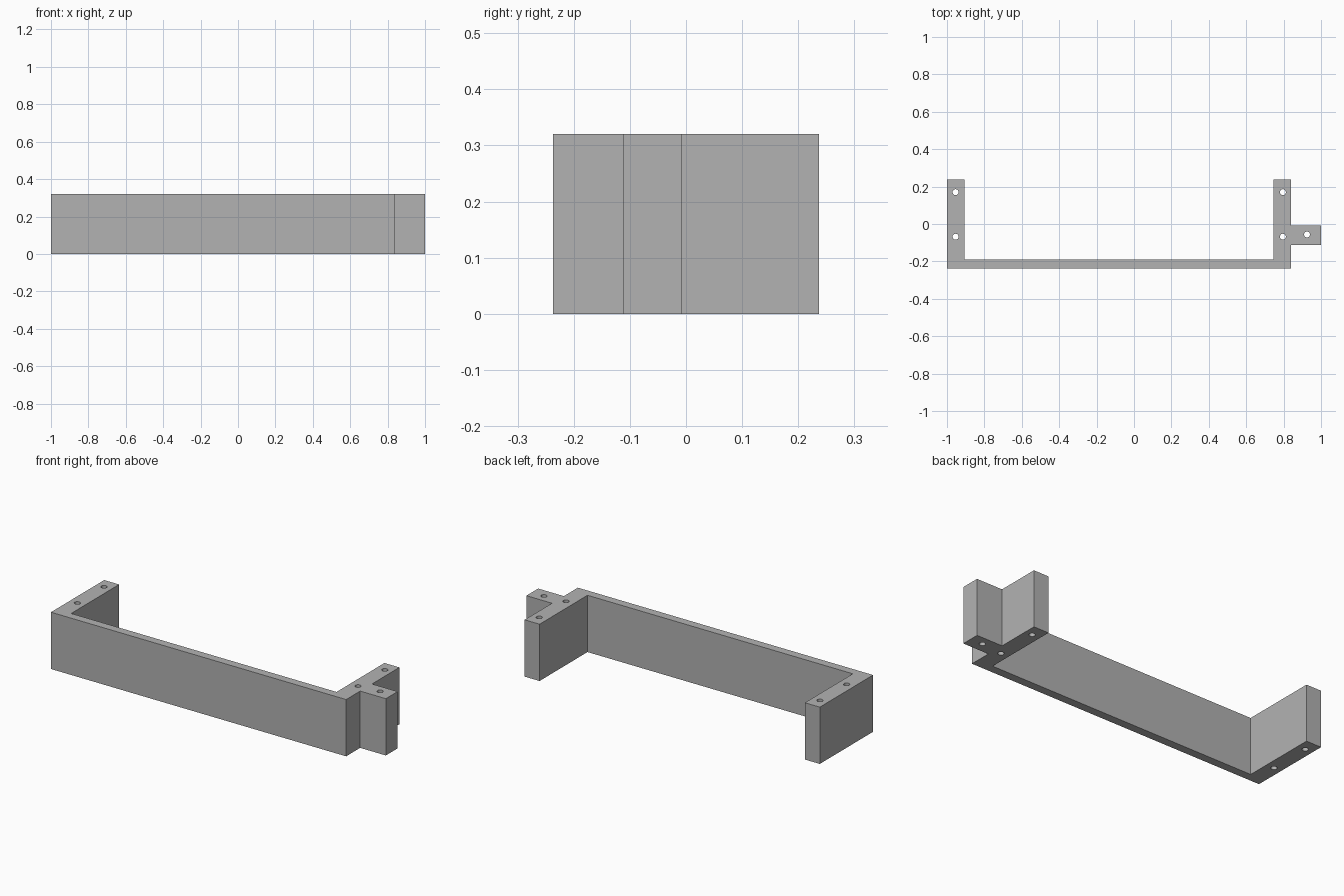
import bpy, bmesh, math

cube = bpy.data.objects.get("Cube")
if cube:
    bpy.data.objects.remove(cube, do_unlink=True)

HEIGHT = 0.32
HOLE_RADIUS = 0.016
HOLE_SIDES = 32

# Plain grey for the whole bracket
grey = bpy.data.materials.new("plain_grey")
grey.use_nodes = True
colour = (0.448, 0.448, 0.448, 1)
grey.diffuse_color = colour
grey.node_tree.nodes["Principled BSDF"].inputs["Base Color"].default_value = colour

# Plan outline: front wall, two side arms and the side tab
outline = [
    (-1, -0.237), (0.84, -0.237), (0.84, -0.112), (1, -0.112),
    (1, -0.007), (0.84, -0.007), (0.84, 0.237), (0.747, 0.237),
    (0.747, -0.19), (-0.907, -0.19), (-0.907, 0.237), (-1, 0.237),
]
# Screw holes: two in each arm, one in the tab
holes = [(x, y) for x in (-0.954, 0.796) for y in (-0.068, 0.17)] + [(0.925, -0.056)]


def circle(cx, cy):
    steps = [math.tau * i / HOLE_SIDES for i in range(HOLE_SIDES)]
    return [(cx + HOLE_RADIUS * math.cos(a), cy + HOLE_RADIUS * math.sin(a)) for a in steps]


def add_loop(curve, points):
    spline = curve.splines.new("POLY")
    spline.points.add(len(points) - 1)
    for p, (x, y) in zip(spline.points, points):
        p.co = (x, y, 0, 1)
    spline.use_cyclic_u = True


# Filled profile with holes, extruded to full height
curve = bpy.data.curves.new("bracket_profile", "CURVE")
curve.dimensions = "2D"
curve.fill_mode = "BOTH"
curve.extrude = HEIGHT / 2
for loop in [outline] + [circle(*h) for h in holes]:
    add_loop(curve, loop)
profile = bpy.data.objects.new("bracket_profile", curve)
bpy.context.collection.objects.link(profile)

# Turn the profile into one clean welded mesh standing on the floor
graph = bpy.context.evaluated_depsgraph_get()
mesh = bpy.data.meshes.new_from_object(profile.evaluated_get(graph))
bpy.data.objects.remove(profile, do_unlink=True)
bm = bmesh.new()
bm.from_mesh(mesh)
bmesh.ops.remove_doubles(bm, verts=bm.verts, dist=0.0001)
bmesh.ops.translate(bm, verts=bm.verts, vec=(0, 0, HEIGHT / 2))
bmesh.ops.recalc_face_normals(bm, faces=bm.faces)
bm.to_mesh(mesh)
bm.free()
mesh.materials.clear()
mesh.materials.append(grey)

bracket = bpy.data.objects.new("mounting_bracket", mesh)
bpy.context.collection.objects.link(bracket)
bpy.context.view_layer.objects.active = bracket
bracket.select_set(True)
bpy.ops.object.shade_smooth_by_angle(angle=math.radians(30))
